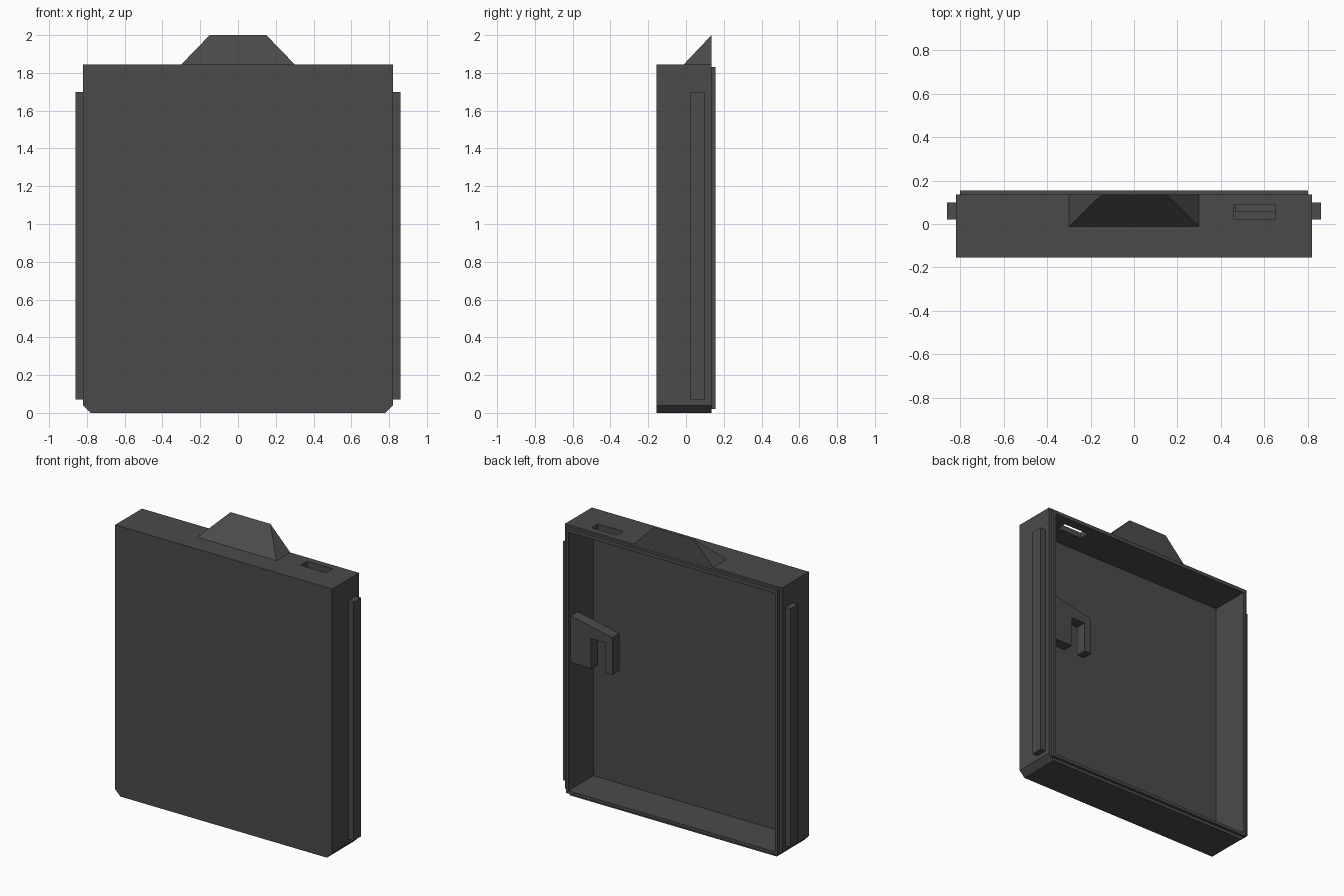
import bpy, bmesh
from mathutils import Vector

if "Cube" in bpy.data.objects:
    bpy.data.objects.remove(bpy.data.objects["Cube"])

mat = bpy.data.materials.new("charcoal plastic")
mat.diffuse_color = (0.07, 0.07, 0.07, 1)
mat.use_nodes = True
mat.node_tree.nodes["Principled BSDF"].inputs["Base Color"].default_value = mat.diffuse_color


def finish(name, bm):
    bmesh.ops.recalc_face_normals(bm, faces=bm.faces)
    mesh = bpy.data.meshes.new(name)
    bm.to_mesh(mesh)
    bm.free()
    mesh.materials.append(mat)
    obj = bpy.data.objects.new(name, mesh)
    bpy.context.collection.objects.link(obj)
    return obj


def prism(name, outline, y0, y1):
    """Extrude an (x, z) outline along y."""
    bm = bmesh.new()
    face = bm.faces.new([bm.verts.new((x, y0, z)) for x, z in outline])
    out = bmesh.ops.extrude_face_region(bm, geom=[face])
    verts = [v for v in out["geom"] if isinstance(v, bmesh.types.BMVert)]
    bmesh.ops.translate(bm, verts=verts, vec=(0, y1 - y0, 0))
    return finish(name, bm)


def box(name, x0, x1, y0, y1, z0, z1):
    return prism(name, [(x0, z0), (x1, z0), (x1, z1), (x0, z1)], y0, y1)


def cut(target, cutter):
    mod = target.modifiers.new("cut", "BOOLEAN")
    mod.operation = "DIFFERENCE"
    mod.solver = "EXACT"
    mod.object = cutter
    bpy.context.view_layer.objects.active = target
    bpy.ops.object.modifier_apply(modifier=mod.name)
    bpy.data.objects.remove(cutter)


# Open-backed tray with chamfered lower corners and a slot in the top wall
tray = prism("tray", [(-0.78, 0), (0.78, 0), (0.82, 0.04), (0.82, 1.845),
                      (-0.82, 1.845), (-0.82, 0.04)], -0.155, 0.135)
cut(tray, box("cavity_cutter", -0.78, 0.78, -0.115, 0.3, 0.04, 1.805))
cut(tray, box("slot_cutter", 0.46, 0.65, 0.02, 0.09, 1.75, 1.9))

# Thin raised lip around the open back
lip = box("back_lip", -0.80, 0.80, 0.135, 0.155, 0.02, 1.83)
cut(lip, box("lip_cutter", -0.78, 0.78, 0.1, 0.2, 0.04, 1.805))

# Guide rails on both sides
for side, name in ((-1, "left_rail"), (1, "right_rail")):
    xs = sorted((side * 0.82, side * 0.86))
    box(name, xs[0], xs[1], 0.02, 0.10, 0.07, 1.70)

# Sloped grip on the top edge
bm = bmesh.new()
pts = [(-0.3, -0.012, 1.845), (0.3, -0.012, 1.845), (0.3, 0.135, 1.845),
       (-0.3, 0.135, 1.845), (-0.15, 0.135, 2.0), (0.15, 0.135, 2.0)]
v = [bm.verts.new(Vector(p)) for p in pts]
for ids in ((0, 1, 2, 3), (0, 1, 5, 4), (2, 3, 4, 5), (0, 3, 4), (1, 2, 5)):
    bm.faces.new([v[i] for i in ids])
finish("top_grip", bm)

# Inner latch hook reaching in from the right wall
prism("latch_hook", [(0.78, 0.905), (0.78, 1.225), (0.465, 1.16), (0.465, 0.905),
                     (0.52, 0.905), (0.52, 1.11), (0.625, 1.11), (0.625, 0.905)],
      0.055, 0.13)
